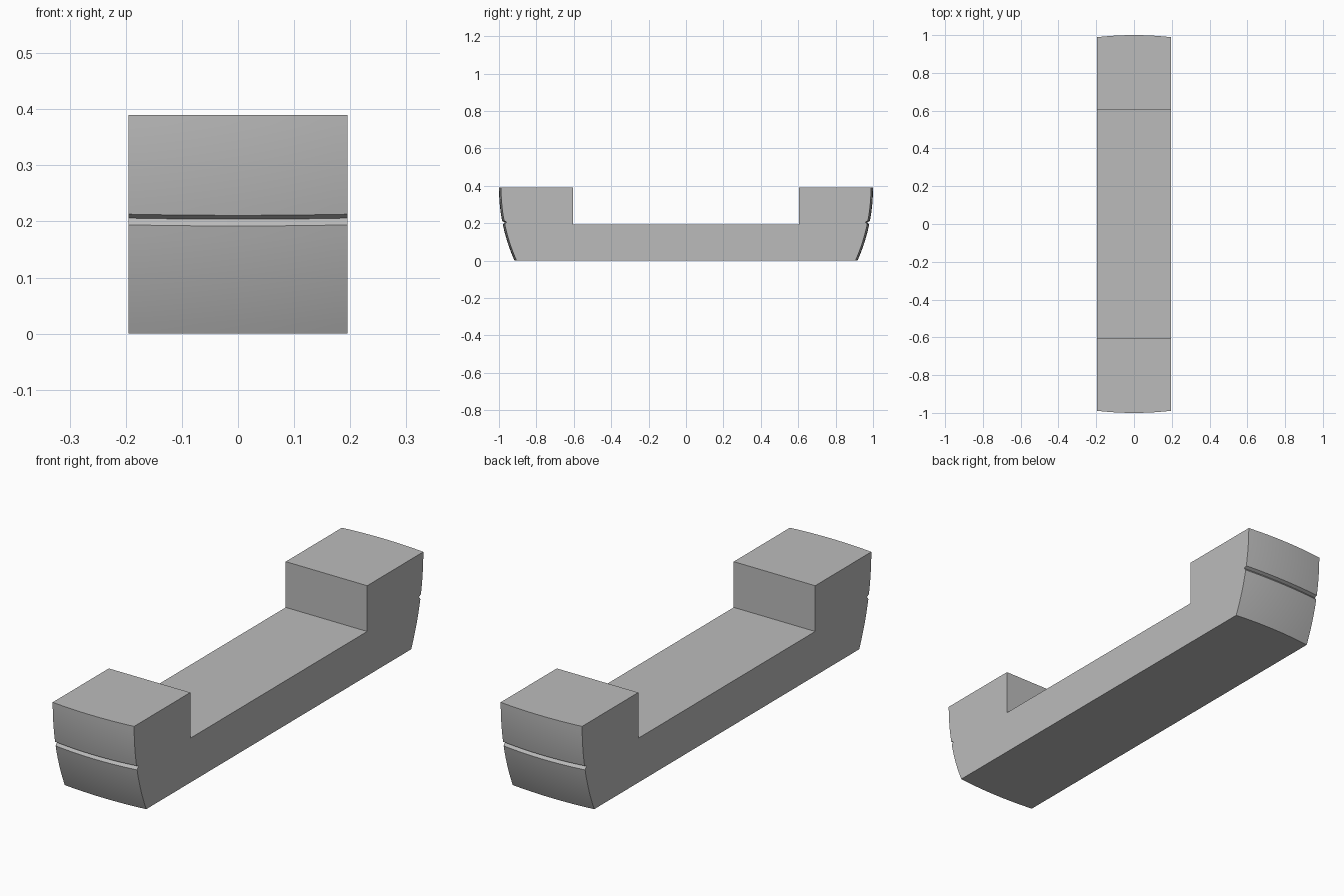
import bpy
import bmesh
import math

cube = bpy.data.objects.get("Cube")
if cube:
    bpy.data.objects.remove(cube)

HALF_WIDTH, HEIGHT = 0.195, 0.39
FLOOR_Z, INNER_Y = 0.192, 0.605
BULGE, ARC_RADIUS = 0.011, 0.958
COLUMNS, ARC_STEPS = 16, 10

grey = bpy.data.materials.new("plain grey")
grey.use_nodes = True
colour = (0.5, 0.5, 0.5, 1)
grey.diffuse_color = colour
grey.node_tree.nodes["Principled BSDF"].inputs["Base Color"].default_value = colour


def end_y(z):
    """Reach of the rounded end at height z, upright at the top."""
    drop = HEIGHT - z
    return 1 - ARC_RADIUS + math.sqrt(ARC_RADIUS ** 2 - drop ** 2)


def section(x):
    """Outline of the handle at x, with a V groove in each end."""
    t = (x / HALF_WIDTH) ** 2
    low, deep, high = (z + 0.002 * t for z in (0.192, 0.204, 0.211))
    lower = [low * i / ARC_STEPS for i in range(ARC_STEPS + 1)]
    upper = [high + (HEIGHT - high) * i / ARC_STEPS for i in range(ARC_STEPS + 1)]
    half = [(end_y(z), z) for z in lower]
    half.append((end_y(deep) - 0.012, deep))
    half += [(end_y(z), z) for z in upper]
    half = [(y - BULGE * t, z) for y, z in half]
    half += [(INNER_Y, HEIGHT), (INNER_Y, FLOOR_Z)]
    return half + [(-y, z) for y, z in reversed(half)]


# U-shaped body: sections joined across the width
bm = bmesh.new()
rings = []
for i in range(COLUMNS + 1):
    x = HALF_WIDTH * (2 * i / COLUMNS - 1)
    rings.append([bm.verts.new((x, y, z)) for y, z in section(x)])
for a, b in zip(rings, rings[1:]):
    for j in range(len(a)):
        k = (j + 1) % len(a)
        bm.faces.new((a[j], a[k], b[k], b[j]))
bm.faces.new(rings[0])
bm.faces.new(rings[-1])

# Merge strips on the flat sides only
bmesh.ops.dissolve_limit(bm, angle_limit=math.radians(0.05),
                         verts=bm.verts, edges=bm.edges)
bmesh.ops.recalc_face_normals(bm, faces=bm.faces)

mesh = bpy.data.meshes.new("handle_body")
bm.to_mesh(mesh)
bm.free()
mesh.materials.append(grey)
body = bpy.data.objects.new("handle_body", mesh)
bpy.context.collection.objects.link(body)

# Smooth ends, crisp corners
bpy.ops.object.select_all(action="DESELECT")
body.select_set(True)
bpy.context.view_layer.objects.active = body
bpy.ops.object.shade_smooth_by_angle(angle=math.radians(20))
